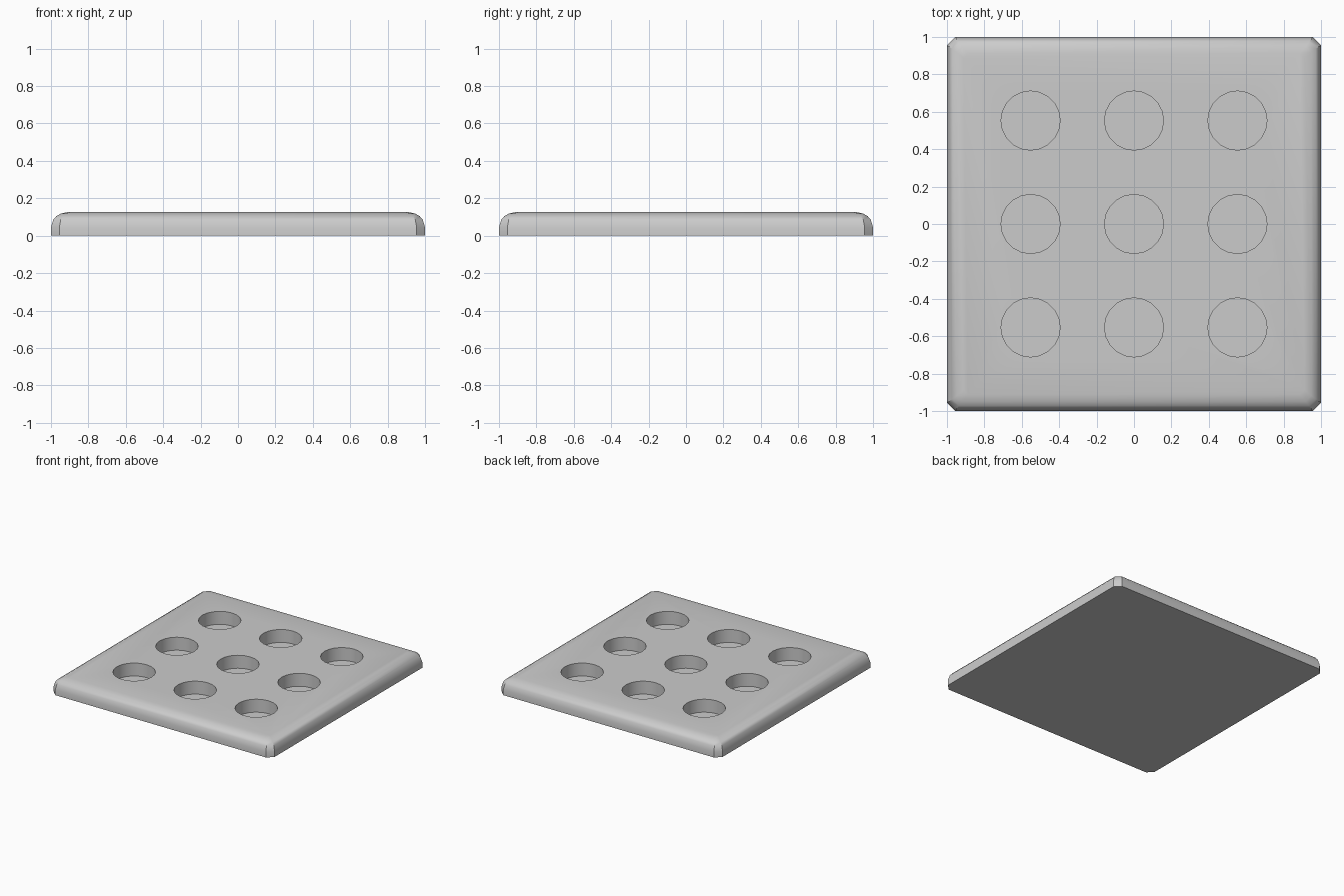
import bpy, bmesh, math

if "Cube" in bpy.data.objects:
    bpy.data.objects.remove(bpy.data.objects["Cube"])

# rounded edge profile: inset from the side, height, corner cut
profile = [(0.0, 0.0, 0.045), (0.0, 0.045, 0.045), (0.012, 0.085, 0.04),
           (0.028, 0.104, 0.036), (0.052, 0.118, 0.03), (0.088, 0.126, 0.025)]

# plate: stacked eight-sided rings with chamfered corners
bm = bmesh.new()
rings = []
for inset, z, cut in profile:
    h = 1 - inset
    k = h - cut
    pts = [(k, -h), (h, -k), (h, k), (k, h), (-k, h), (-h, k), (-h, -k), (-k, -h)]
    rings.append([bm.verts.new((x, y, z)) for x, y in pts])
bm.faces.new(rings[0][::-1])
bm.faces.new(rings[-1])
for a, b in zip(rings, rings[1:]):
    for i in range(8):
        j = (i + 1) % 8
        bm.faces.new((a[i], a[j], b[j], b[i]))
mesh = bpy.data.meshes.new("plate")
bm.to_mesh(mesh)
bm.free()
plate = bpy.data.objects.new("plate", mesh)
bpy.context.collection.objects.link(plate)

# hole cutters: three by three grid of blind round holes
bm = bmesh.new()
floor, top, pitch = 0.02, 0.3, 0.553
for ix in (-1, 0, 1):
    for iy in (-1, 0, 1):
        res = bmesh.ops.create_cone(bm, cap_ends=True, segments=20, radius1=0.158,
                                    radius2=0.158, depth=top - floor)
        bmesh.ops.translate(bm, verts=res["verts"],
                            vec=(ix * pitch, iy * pitch, (top + floor) / 2))
mesh = bpy.data.meshes.new("hole_cutters")
bm.to_mesh(mesh)
bm.free()
cutter = bpy.data.objects.new("hole_cutters", mesh)
bpy.context.collection.objects.link(cutter)
cutter.hide_render = True

# cut the holes and bake the result
mod = plate.modifiers.new("holes", "BOOLEAN")
mod.operation = "DIFFERENCE"
mod.solver = "EXACT"
mod.object = cutter
bpy.context.view_layer.objects.active = plate
plate.select_set(True)
bpy.ops.object.modifier_apply(modifier="holes")
bpy.data.objects.remove(cutter)

# smooth the rounded rim, keep hole edges crisp
bpy.ops.object.shade_smooth_by_angle(angle=math.radians(30))
